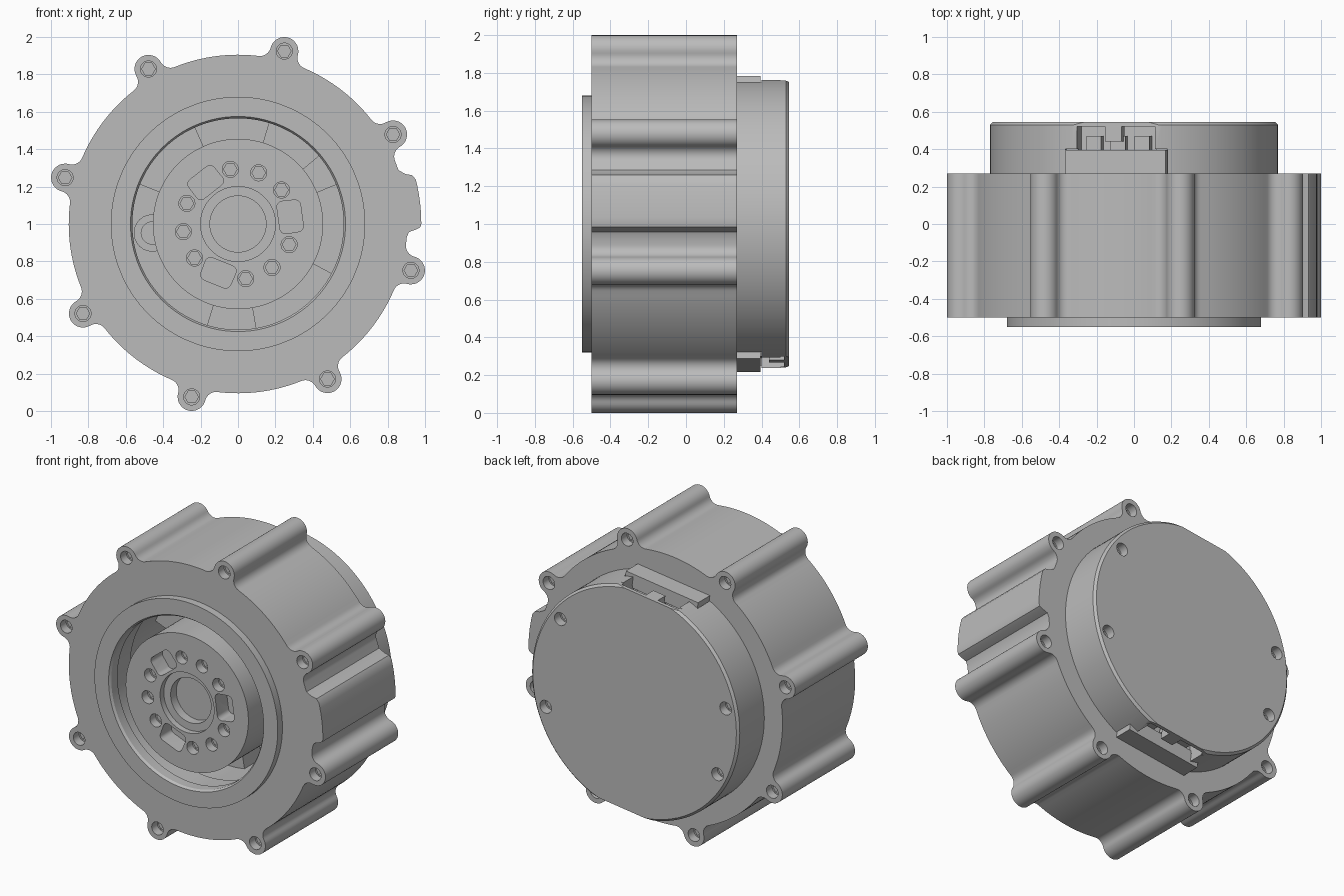
import bpy, bmesh
from math import sin, cos, acos, atan2, radians, pi
from mathutils import Matrix, Vector

if "Cube" in bpy.data.objects:
    bpy.data.objects.remove(bpy.data.objects["Cube"])

grey = bpy.data.materials.new("machined grey")
grey.use_nodes = True
grey.diffuse_color = (0.5, 0.5, 0.5, 1)
grey.node_tree.nodes["Principled BSDF"].inputs["Base Color"].default_value = (0.5, 0.5, 0.5, 1)

CENTRE = 1.0                       # height of the shaft axis
FRONT, BACK = -0.5, 0.27           # ends of the main housing


def polar(r, deg, y=0.0):
    return Vector((r * cos(radians(deg)), y, CENTRE + r * sin(radians(deg))))


def finish(name, bm):
    bmesh.ops.recalc_face_normals(bm, faces=bm.faces)
    mesh = bpy.data.meshes.new(name)
    bm.to_mesh(mesh)
    bm.free()
    mesh.materials.append(grey)
    obj = bpy.data.objects.new(name, mesh)
    bpy.context.collection.objects.link(obj)
    return obj


def prism(bm, points, y0, y1):
    """Extrude a closed outline of points along y."""
    face = bm.faces.new([bm.verts.new((p.x, y0, p.z)) for p in points])
    new = bmesh.ops.extrude_face_region(bm, geom=[face])["geom"]
    verts = [v for v in new if isinstance(v, bmesh.types.BMVert)]
    bmesh.ops.translate(bm, vec=(0, y1 - y0, 0), verts=verts)


def circle(centre, r, n=24):
    return [centre + Vector((r * cos(2 * pi * i / n), 0, r * sin(2 * pi * i / n))) for i in range(n)]


def lathe(name, profile, closed=False, steps=128):
    """Turn (radius, y) points about the shaft axis."""
    bm = bmesh.new()
    verts = [bm.verts.new((r, y, CENTRE)) for r, y in profile]
    edges = [bm.edges.new(pair) for pair in zip(verts, verts[1:])]
    if closed:
        edges.append(bm.edges.new((verts[-1], verts[0])))
    bmesh.ops.spin(bm, geom=verts + edges, cent=(0, 0, CENTRE), axis=(0, 1, 0),
                   angle=2 * pi, steps=steps, use_merge=True)
    bmesh.ops.remove_doubles(bm, verts=bm.verts, dist=0.0001)
    return finish(name, bm)


def sector(r0, r1, a0, a1, n=10):
    angles = [a0 + (a1 - a0) * i / n for i in range(n + 1)]
    return [polar(r0, a) for a in angles] + [polar(r1, a) for a in reversed(angles)]


def block(bm, deg, across, along, radial):
    """Box at an angle; across = tangent range, along = y range, radial = range from axis."""
    ranges = (radial, along, across)
    size = [b - a for a, b in ranges]
    mid = Vector([(a + b) / 2 for a, b in ranges])
    turn = Matrix.Translation((0, 0, CENTRE)) @ Matrix.Rotation(radians(-deg), 4, "Y")
    bmesh.ops.create_cube(bm, size=1, matrix=turn @ Matrix.Translation(mid) @ Matrix.Diagonal((*size, 1)))


def cut(obj, bm, name):
    """Subtract a cutter mesh and bake the result."""
    cutter = finish(name, bm)
    cutter.hide_render = True
    mod = obj.modifiers.new("cut", "BOOLEAN")
    mod.operation, mod.solver, mod.object, mod.use_self = "DIFFERENCE", "EXACT", cutter, True
    bpy.context.view_layer.objects.active = obj
    bpy.ops.object.modifier_apply(modifier=mod.name)
    bpy.data.objects.remove(cutter)


def screw_hole(bm, centre, y, inward):
    """Round mouth with a deeper hexagonal socket."""
    prism(bm, circle(centre, 0.043), y - 0.02 * inward, y + 0.06 * inward)
    prism(bm, circle(centre, 0.036, 6), y + 0.03 * inward, y + 0.14 * inward)


# Housing outline: drum, eight lugs with concave fillets, one wide side pad
R, D, LUG, FILLET = 0.905, 0.957, 0.075, 0.06
lug_angles = [30 + 45 * k for k in range(8)]
phi = acos(((R + FILLET) ** 2 + D ** 2 - (LUG + FILLET) ** 2) / (2 * (R + FILLET) * D))
lug = []
hub, centre = Vector((D, 0)), Vector(((R + FILLET) * cos(phi), (R + FILLET) * sin(phi)))
a0, to_lug = phi + pi, hub - centre
a1 = atan2(to_lug.y, to_lug.x) % (2 * pi)
half = [centre + FILLET * Vector((cos(a0 + (a1 - a0) * i / 8), sin(a0 + (a1 - a0) * i / 8))) for i in range(9)]
end = atan2(half[-1].y - hub.y, half[-1].x - hub.x)
half += [hub + LUG * Vector((cos(end * (1 - i / 10)), sin(end * (1 - i / 10)))) for i in range(1, 11)]
lug = [Vector((p.x, -p.y)) for p in half] + half[-2::-1]

outline = []
for k, deg in enumerate(lug_angles):
    t = radians(deg)
    for p in lug:
        outline.append(Vector((p.x * cos(t) - p.y * sin(t), 0, CENTRE + p.x * sin(t) + p.y * cos(t))))
    if deg == 345:
        pad = [(R, 355.5), (0.915, 357.3), (0.955, 358.3), (0.975, 359)]
        pad += [(0.98, 360 + 2 * i) for i in range(8)] + [(0.968, 375.6), (0.935, 376.6), (R, 378.5)]
        outline += [polar(r, a) for r, a in pad]
    else:
        gap0, gap1 = deg + phi * 180 / pi, deg + 45 - phi * 180 / pi
        outline += [polar(R, gap0 + (gap1 - gap0) * i / 16) for i in range(1, 16)]

bm = bmesh.new()
prism(bm, outline, FRONT, BACK)
housing = finish("housing", bm)
bm = bmesh.new()
prism(bm, circle(polar(0, 0), 0.6, 128), FRONT - 0.1, 0.1)
cut(housing, bm, "bore_cutter")
bm = bmesh.new()
for deg in lug_angles:
    screw_hole(bm, polar(D, deg), FRONT, 1)
    screw_hole(bm, polar(D, deg), BACK, -1)
cut(housing, bm, "lug_hole_cutter")

# Raised front collar, with a stepped liner inside the bore
collar = lathe("front_collar", [(0.575, -0.55), (0.68, -0.55), (0.68, -0.49), (0.62, -0.49), (0.62, -0.3),
                                (0.59, -0.3), (0.59, -0.47), (0.565, -0.47), (0.565, -0.535)], True)

# Fixed segments and cable bush on the bore floor
bm = bmesh.new()
for a, b in ((40, 73), (114, 158), (-28, 22), (-107, -80)):
    prism(bm, sector(0.45, 0.6, a, b), -0.08, 0.11)
segments = finish("bore_segments", bm)
bm = bmesh.new()
prism(bm, circle(polar(0.46, 186), 0.1), -0.05, 0.11)
bush = finish("cable_bush", bm)
bm = bmesh.new()
prism(bm, circle(polar(0.46, 186), 0.06), -0.1, 0.08)
cut(bush, bm, "bush_cutter")

# Output rotor with stepped centre bore, screw holes and rounded slots
rotor = lathe("output_rotor", [(0, -0.44), (0.15, -0.44), (0.15, -0.5), (0.2, -0.5), (0.2, -0.54),
                               (0.455, -0.54), (0.455, 0.12), (0, 0.12)])
bm = bmesh.new()
for third in (8, 128, 248):
    for step in (30, 60, 90):
        screw_hole(bm, polar(0.295, third + step), -0.54, 1)
    slot = []
    for r, a, turn in ((0.32, 10, 0), (0.255, 13, 90), (0.255, -13, 180), (0.32, -10, 270)):
        corner = polar(r, third + a)
        for i in range(6):
            t = radians(third + turn + 18 * i)
            slot.append(corner + 0.03 * Vector((cos(t), 0, sin(t))))
    prism(bm, slot, -0.6, -0.42)
cut(rotor, bm, "rotor_hole_cutter")

# Rear cover with two flats, connector openings and screw holes
cover = lathe("rear_cover", [(0, 0.545), (0.755, 0.545), (0.77, 0.53), (0.77, 0.25), (0, 0.25)])
bm = bmesh.new()
for deg in (97.5, 277.5):
    block(bm, deg, (-0.275, 0.275), (0.2, 0.4), (0.68, 0.9))
    block(bm, deg, (-0.21, 0.21), (0.38, 0.52), (0.56, 0.9))
    block(bm, deg, (-0.3, 0.3), (0.5, 0.6), (0.735, 0.9))
cut(cover, bm, "opening_cutter")
bm = bmesh.new()
for deg in (37, -17, 168, 207):
    screw_hole(bm, polar(0.69, deg), 0.545, -1)
cut(cover, bm, "cover_hole_cutter")

# Opening sills and small connector blocks inside
parts = [housing, collar, segments, bush, rotor, cover]
for side, deg in (("top", 97.5), ("bottom", 277.5)):
    bm = bmesh.new()
    block(bm, deg, (-0.27, 0.27), (0.25, 0.395), (0.66, 0.755))
    parts.append(finish(side + "_sill", bm))
    bm = bmesh.new()
    for t in (-0.13, 0.0, 0.13):
        block(bm, deg, (t - 0.04, t + 0.04), (0.39, 0.47), (0.55, 0.66))
    block(bm, deg, (-0.03, 0.06), (0.44, 0.53), (0.62, 0.735))
    parts.append(finish(side + "_connectors", bm))

bpy.ops.object.select_all(action="DESELECT")
for obj in parts:
    obj.select_set(True)
bpy.context.view_layer.objects.active = housing
bpy.ops.object.shade_smooth_by_angle(angle=radians(30))
